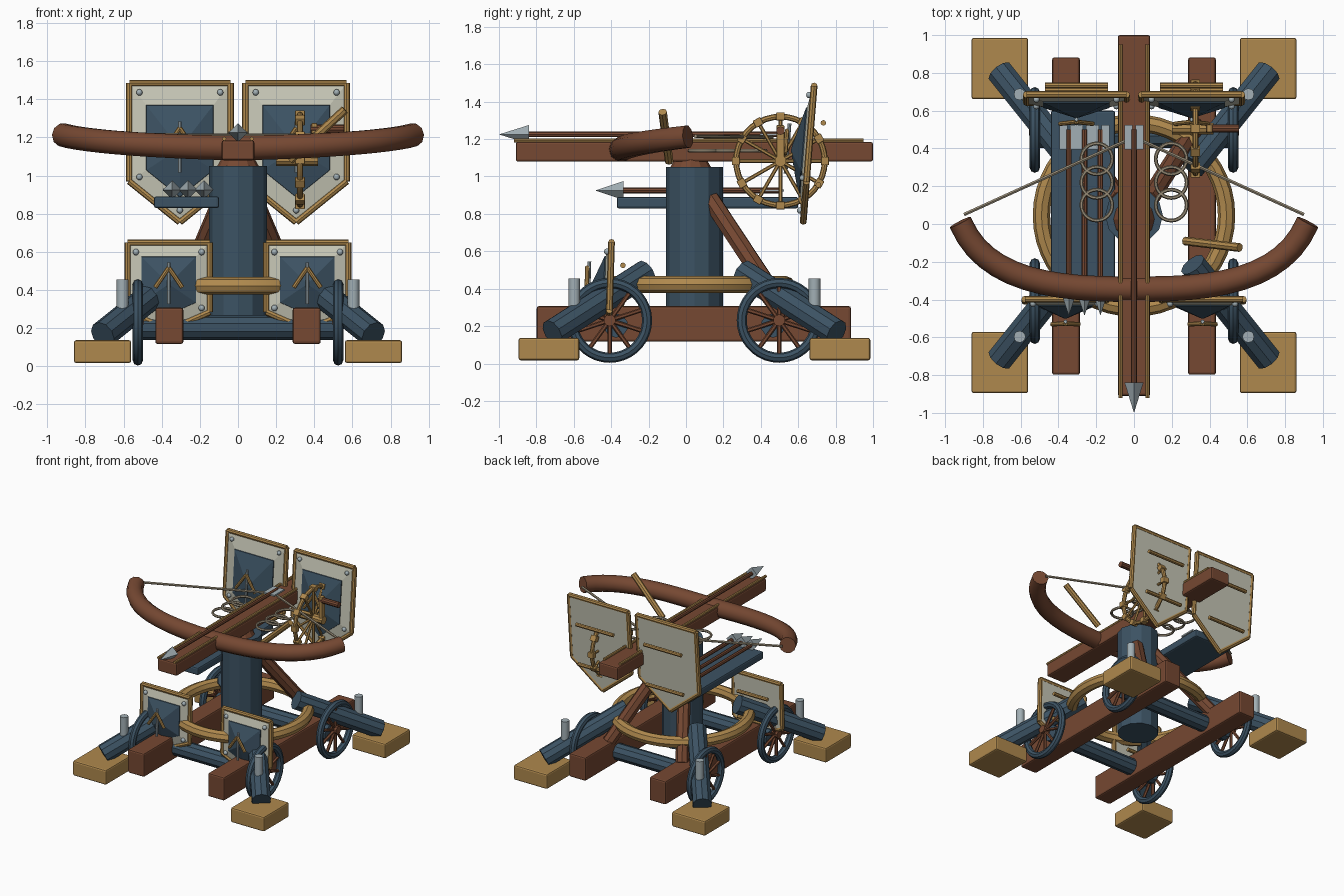
import bpy, bmesh, math
from mathutils import Vector, Matrix

if "Cube" in bpy.data.objects:
    bpy.data.objects.remove(bpy.data.objects["Cube"])

def mat(name, c):
    m = bpy.data.materials.new(name)
    m.diffuse_color = (*c, 1)
    m.use_nodes = True
    m.node_tree.nodes["Principled BSDF"].inputs["Base Color"].default_value = m.diffuse_color
    return m

BROWN = mat("brown_wood", (0.18, 0.065, 0.032))
TAN = mat("tan_wood", (0.43, 0.25, 0.075))
BLUE = mat("blue_wood", (0.045, 0.085, 0.125))
PALE = mat("pale_plate", (0.56, 0.56, 0.46))
STEEL = mat("steel", (0.36, 0.43, 0.46))
ROPE = mat("rope", (0.32, 0.27, 0.19))
CY = 0.045  # middle of the undercarriage

def finish(name, bm, m):
    bmesh.ops.recalc_face_normals(bm, faces=bm.faces)
    me = bpy.data.meshes.new(name)
    bm.to_mesh(me)
    bm.free()
    ob = bpy.data.objects.new(name, me)
    bpy.context.collection.objects.link(ob)
    me.materials.append(m)
    return ob

def box(name, c, s, m, bevel=0.012, rot=None):
    bm = bmesh.new()
    M = Matrix.Translation(c) @ (rot or Matrix()) @ Matrix.Diagonal((*s, 1))
    bmesh.ops.create_cube(bm, size=1, matrix=M)
    ob = finish(name, bm, m)
    if bevel:
        b = ob.modifiers.new("bevel", "BEVEL")
        b.width, b.segments = bevel, 2
    return ob

def rod(name, a, b, r, m, n=8, r2=None):
    a, b = Vector(a), Vector(b)
    d = b - a
    M = Matrix.Translation((a + b) / 2) @ d.to_track_quat('Z', 'Y').to_matrix().to_4x4()
    bm = bmesh.new()
    bmesh.ops.create_cone(bm, cap_ends=True, segments=n, radius1=r,
                          radius2=r if r2 is None else r2, depth=d.length, matrix=M)
    return finish(name, bm, m)

def ball(name, c, r, m):
    bm = bmesh.new()
    bmesh.ops.create_uvsphere(bm, u_segments=10, v_segments=6, radius=r, matrix=Matrix.Translation(c))
    return finish(name, bm, m)

def torus(name, c, R, r, m, axis='Z', n=36, k=8):
    bpy.ops.mesh.primitive_torus_add(location=c, major_radius=R, minor_radius=r, major_segments=n,
                                     minor_segments=k, rotation=(0, math.pi / 2 if axis == 'X' else 0, 0))
    ob = bpy.context.object
    ob.name = name
    ob.data.materials.append(m)
    return ob

def tube(name, pts, radii, m, n=10):
    """Sweep a round section along points, capped."""
    bm, rings = bmesh.new(), []
    for i, p in enumerate(pts):
        t = pts[min(i + 1, len(pts) - 1)] - pts[max(i - 1, 0)]
        side = t.cross(Vector((0, 0, 1))).normalized()
        up = side.cross(t).normalized()
        rings.append([bm.verts.new(p + radii[i] * (side * math.cos(a) + up * math.sin(a)))
                      for a in (math.tau * j / n for j in range(n))])
    for A, B in zip(rings, rings[1:]):
        for j in range(n):
            bm.faces.new((A[j], A[(j + 1) % n], B[(j + 1) % n], B[j]))
    bm.faces.new(rings[0])
    bm.faces.new(rings[-1])
    return finish(name, bm, m)

def bolt(name, x, z, tip, y_head, y_end):
    rod(name + "_shaft", (x, y_head, z), (x, y_end, z), 0.015, BROWN)
    rod(name + "_head", (x, y_head, z), (x, tip, z), 0.05, STEEL, 4, 0)
    for s in (-1, 1):
        box(name + "_fletching", (x + s * 0.028, y_end - 0.04, z), (0.042, 0.13, 0.012), STEEL, 0)

def shield(name, cx, cy, hw, top, side, bot, tilt):
    cz = top + (bot - top) * 0.48
    M = Matrix.Translation((cx, cy, cz)) @ Matrix.Rotation(tilt, 4, 'X')
    W = lambda x, y, z: M @ Vector((x, y, z))
    out = [(-hw, top - cz), (hw, top - cz), (hw, side - cz), (0, bot - cz), (-hw, side - cz)]
    def shell(part, layers, m):
        bm = bmesh.new()
        L = [[bm.verts.new(W(x * s, y, z * s)) for x, z in out] for s, y in layers]
        for A, B in zip(L, L[1:]):
            for j in range(5):
                bm.faces.new((A[j], A[(j + 1) % 5], B[(j + 1) % 5], B[j]))
        bm.faces.new(L[0])
        bm.faces.new(L[-1])
        finish(name + part, bm, m)
    shell("_plate", [(0.97, 0.012), (0.97, -0.008), (0.67, -0.028)], PALE)
    shell("_boss", [(0.67, -0.02), (0.66, -0.034), (0.03, -0.095)], BLUE)
    for j in range(5):
        (x0, z0), (x1, z1) = out[j], out[(j + 1) % 5]
        rod(name + "_frame", W(x0, 0, z0), W(x1, 0, z1), 0.018, TAN)
    h, t = hw * 0.8, top - cz
    for x, z in [(-h, t - 0.05), (h, t - 0.05), (-h, side - cz + 0.02), (h, side - cz + 0.02), (0, bot - cz + 0.06)]:
        ball(name + "_rivet", W(x, -0.022, z), 0.017, STEEL)
    # emblem of three rods standing off the boss
    e = hw / 0.227
    rod(name + "_emblem_stem", W(0, -0.115, -0.11 * e), W(0, -0.115, 0.12 * e), 0.01, STEEL)
    for s in (-1, 1):
        rod(name + "_emblem_arm", W(0, -0.125, 0.09 * e), W(s * 0.075 * e, -0.125, -0.02 * e), 0.012, TAN)
    # grips on the back
    for z in (t * 0.45, -t * 0.5):
        rod(name + "_grip", W(-hw * 0.63, 0.065, z), W(hw * 0.63, 0.065, z), 0.015, TAN)

# undercarriage, mirrored left and right
for s in (-1, 1):
    box("rail", (s * 0.36, 0.042, 0.212), (0.147, 1.68, 0.19), BROWN)
    rod("brace", (s * 0.08, 0.13, 0.88), (s * 0.33, 0.52, 0.29), 0.05, BROWN)
    for f in (-1, 1):
        box("foot_block", (s * 0.71, CY + f * 0.778, 0.077), (0.3, 0.325, 0.12), TAN)
        rod("outrigger", (s * 0.31, CY + f * 0.26, 0.485), (s * 0.71, CY + f * 0.76, 0.165), 0.073, BLUE, 10)
        rod("outrigger_pin", (s * 0.605, CY + f * 0.642, 0.2), (s * 0.605, CY + f * 0.642, 0.455), 0.031, STEEL, 12)
        c = Vector((s * 0.525, CY + f * 0.453, 0.231))
        torus("wheel_rim", c, 0.2, 0.027, BLUE, 'X')
        rod("wheel_hub", c - Vector((0.03, 0, 0)), c + Vector((0.03, 0, 0)), 0.032, BROWN, 10)
        for i in range(10):
            a = math.tau * i / 10
            rod("wheel_spoke", c, c + 0.19 * Vector((0, math.sin(a), math.cos(a))), 0.012, BROWN, 6)
for f in (-1, 1):
    rod("cross_beam", (-0.5, CY + f * 0.42, 0.203), (0.5, CY + f * 0.42, 0.203), 0.065, BLUE, 10)

# turning ring and column
torus("turning_ring", (0, CY, 0.422), 0.49, 0.046, TAN, n=48)
rod("column", (0, CY, 0.2), (0, CY, 1.05), 0.153, BLUE, 12)
rod("column_cap", (0, CY - 0.02, 1.03), (0, CY - 0.02, 1.1), 0.12, BROWN, 12, 0.08)

# stock with edge strips and loaded bolt
box("stock", (0, 0.045, 1.132), (0.172, 1.91, 0.105), BROWN)
for s in (-1, 1):
    rod("stock_strip", (s * 0.072, -0.92, 1.193), (s * 0.072, 0.95, 1.193), 0.011, TAN)
bolt("loaded_bolt", 0, 1.225, -1.0, -0.84, 0.5)

# bow and string
pts, radii = [], []
for i in range(25):
    u = i / 12 - 1
    pts.append(Vector((0.92 * math.sin(u * 1.25) / math.sin(1.25),
                       -0.345 + 0.355 * abs(u) ** 2.6, 1.145 + 0.068 * abs(u) ** 1.6)))
    radii.append(0.068 - 0.006 * abs(u))
tube("bow", pts, radii, BROWN)
for s in (-1, 1):
    rod("bow_string", (s * 0.9, 0.05, 1.215), (0, 0.46, 1.21), 0.01, ROPE, 6)
    for y in (0.1, 0.22, 0.345):
        torus("rope_coil", (s * 0.197, y, 1.137), 0.082, 0.01, ROPE, n=24, k=6)

# spare bolt tray
box("bolt_tray", (-0.27, 0.115, 0.86), (0.34, 0.97, 0.062), BLUE)
for x in (-0.345, -0.262, -0.178):
    bolt("spare_bolt", x, 0.925, -0.485, -0.335, 0.5)

# winch wheel with blocks, crank and loose lever
w = Vector((0.325, 0.505, 1.083))
torus("winch_rim", w, 0.237, 0.016, TAN, 'X')
for i in range(12):
    a = math.tau * i / 12
    d = Vector((0, math.sin(a), math.cos(a)))
    rod("winch_spoke", w, w + d * 0.235, 0.01, TAN, 6)
    box("winch_block", w + d * 0.238, (0.05, 0.045, 0.042), TAN, 0.004, Matrix.Rotation(-a, 4, 'X'))
rod("winch_axle", (0.2, w.y, w.z), (0.42, w.y, w.z), 0.032, TAN, 10)
box("crank_arm", (0.4, w.y, 1.175), (0.03, 0.042, 0.2), TAN, 0.006)
rod("crank_handle", (0.38, w.y, 1.245), (0.555, w.y, 1.245), 0.023, BROWN, 10)
rod("lever", (0.27, -0.09, 1.08), (0.56, -0.125, 1.345), 0.023, TAN)

# shields
for s in (-1, 1):
    shield("rear_shield", s * 0.305, 0.657, 0.265, 1.485, 0.97, 0.755, -0.08)
    shield("front_shield", s * 0.363, -0.405, 0.215, 0.648, 0.285, 0.19, -0.03)

# smooth the round parts
bpy.ops.object.select_all(action='DESELECT')
for ob in bpy.data.objects:
    if any(k in ob.name for k in ("rim", "ring", "coil", "bow", "rivet", "pin", "strip")):
        ob.select_set(True)
        bpy.context.view_layer.objects.active = ob
bpy.ops.object.shade_smooth_by_angle(angle=math.radians(40))
